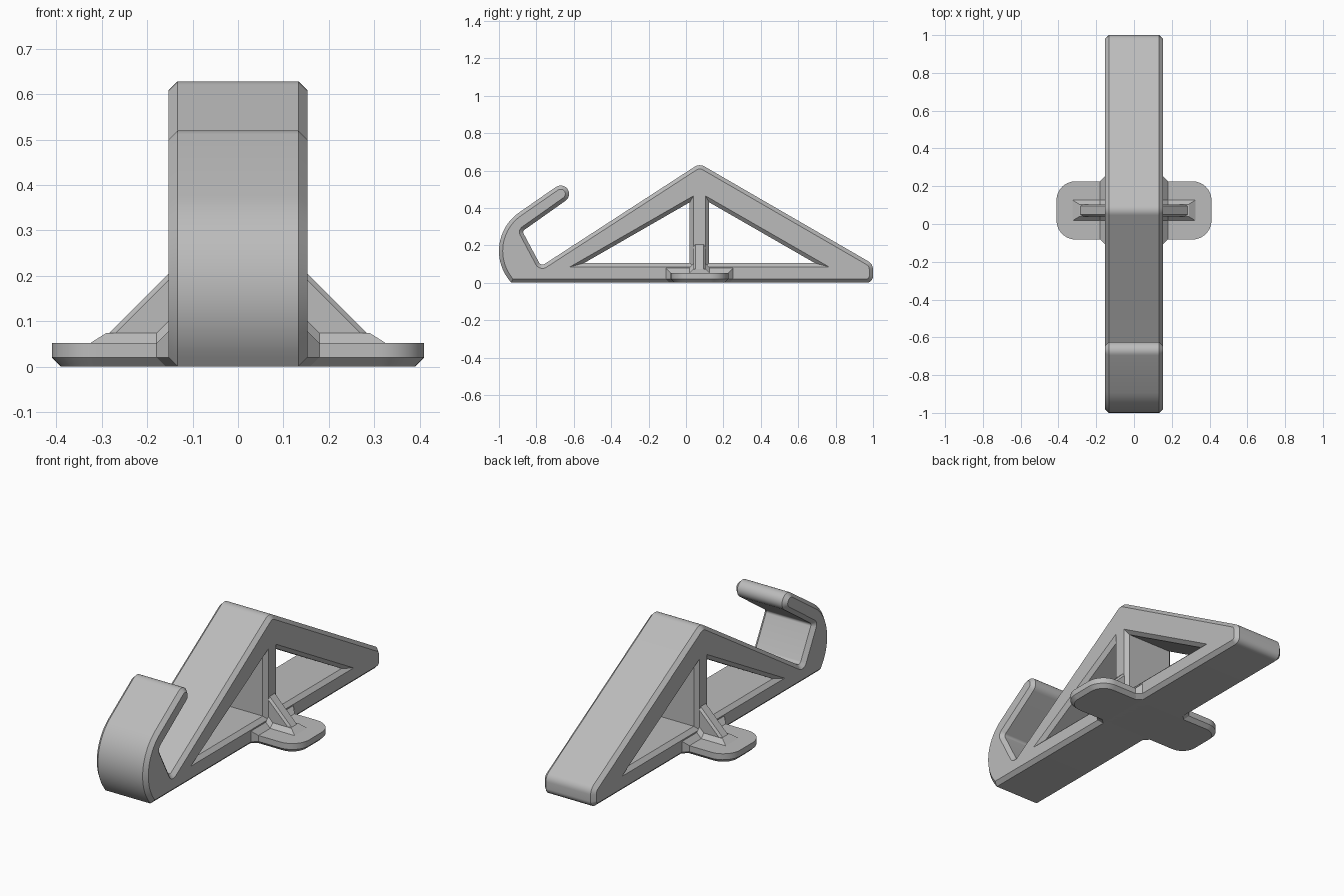
import bpy, bmesh, math
from mathutils import Vector

cube = bpy.data.objects.get("Cube")
if cube:
    bpy.data.objects.remove(cube, do_unlink=True)

grey = bpy.data.materials.new("light_grey")
grey.use_nodes = True
COLOUR = (0.5, 0.5, 0.5, 1)
grey.diffuse_color = COLOUR
grey.node_tree.nodes["Principled BSDF"].inputs["Base Color"].default_value = COLOUR

CHAMFER = 0.02
HALF_WIDTH = 0.153
POST_Y = 0.072


def finish(name, bm, mirror=False):
    bmesh.ops.recalc_face_normals(bm, faces=bm.faces)
    mesh = bpy.data.meshes.new(name)
    bm.to_mesh(mesh)
    bm.free()
    mesh.materials.append(grey)
    obj = bpy.data.objects.new(name, mesh)
    bpy.context.collection.objects.link(obj)
    if mirror:
        obj.modifiers.new("Mirror", "MIRROR").use_mirror_merge = False
    bpy.ops.object.select_all(action="DESELECT")
    obj.select_set(True)
    bpy.context.view_layer.objects.active = obj
    bpy.ops.object.shade_smooth_by_angle(angle=math.radians(25))
    return obj


def arc(cx, cy, r, start, end, steps):
    angles = [math.radians(start + (end - start) * i / steps) for i in range(steps + 1)]
    return [Vector((cx + r * math.cos(a), cy + r * math.sin(a))) for a in angles]


def fillet(before, corner, after, r, steps=6):
    """Points of a round of radius r at a corner."""
    corner = Vector(corner)
    a = (Vector(before) - corner).normalized()
    b = (Vector(after) - corner).normalized()
    half = a.angle(b) / 2
    centre = corner + (a + b).normalized() * r / math.sin(half)
    p = corner + a * r / math.tan(half) - centre
    q = corner + b * r / math.tan(half) - centre
    return [centre + p.lerp(q, i / steps).normalized() * r for i in range(steps + 1)]


def inset(loop, d):
    """Move a loop towards its left side by d, with mitred corners."""
    out = []
    for i, p in enumerate(loop):
        u = (p - loop[i - 1]).normalized()
        v = (loop[(i + 1) % len(loop)] - p).normalized()
        n, m = Vector((-u.y, u.x)), Vector((-v.y, v.x))
        out.append(p + (n + m) * d / (1 + n.dot(m)))
    return out


def loft(name, loops, layers, place):
    """Stack inset copies of the loops and cap both ends, leaving holes open."""
    bm = bmesh.new()
    caps = [[], []]
    for loop in loops:
        rings = [[bm.verts.new(place(p, pos)) for p in inset(loop, d)] for pos, d in layers]
        n = len(loop)
        for lower, upper in zip(rings, rings[1:]):
            for i in range(n):
                j = (i + 1) % n
                bm.faces.new((lower[i], lower[j], upper[j], upper[i]))
        for cap, ring in zip(caps, (rings[0], rings[-1])):
            cap += [bm.edges.get((ring[i], ring[(i + 1) % n])) for i in range(n)]
    for cap in caps:
        bmesh.ops.triangle_fill(bm, edges=cap, use_beauty=True)
    return finish(name, bm)


def hull(name, points):
    """Mirrored convex solid; each point (x, half_y, z) gives two about the post."""
    bm = bmesh.new()
    for x, h, z in points:
        for s in (-1, 1):
            bm.verts.new((x, POST_Y + s * h, z))
    result = bmesh.ops.convex_hull(bm, input=bm.verts)
    spare = {v for v in result["geom_interior"] if isinstance(v, bmesh.types.BMVert)}
    bmesh.ops.delete(bm, geom=list(spare), context="VERTS")
    bmesh.ops.dissolve_limit(bm, angle_limit=0.01, verts=bm.verts, edges=bm.edges)
    return finish(name, bm, mirror=True)


# Side profile: base, nose, ridge, notch, hook arm with round tip, curved back
heel, toe, nose = (-0.935, 0), (1, 0), (1, 0.10)
ridge, notch, elbow = (POST_Y, 0.637), (-0.775, 0.088), (-0.875, 0.275)
tip = arc(-0.67, 0.475, 0.045, -55.3, 124.7, 12)
back = arc(-0.75, 0.17, 0.25, 124.7, 217, 20)
outline = ([Vector(heel)]
           + fillet(heel, toe, nose, 0.035)
           + fillet(toe, nose, ridge, 0.05)
           + fillet(nose, ridge, notch, 0.05)
           + fillet(ridge, notch, elbow, 0.02)
           + fillet(notch, elbow, tip[0], 0.015)
           + tip + back)

# Triangular windows on both sides of the post
window = [Vector(p) for p in ((-0.545, 0.105), (0.02, 0.43), (0.02, 0.105))]
window_back = [Vector((2 * POST_Y - p.x, p.y)) for p in reversed(window)]
inner = HALF_WIDTH - CHAMFER
loft("wedge_frame_with_hook", [outline, window, window_back],
     [(-HALF_WIDTH, CHAMFER), (-inner, 0), (inner, 0), (HALF_WIDTH, CHAMFER)],
     lambda p, x: (x, p.x, p.y))

# Cross foot with rounded corners and a chamfered underside
FX, FY, TOP = 0.41, 0.154, 0.052
corners = [(-FX, POST_Y - FY), (FX, POST_Y - FY), (FX, POST_Y + FY), (-FX, POST_Y + FY)]
foot = []
for i, c in enumerate(corners):
    foot += fillet(corners[i - 1], c, corners[(i + 1) % 4], 0.1, 10)
loft("cross_foot", [foot], [(0, CHAMFER), (CHAMFER, 0), (TOP, 0)],
     lambda p, z: (p.x, p.y, z))

# Sloped collar joining foot and frame
F = 0.026
WALL = HALF_WIDTH
hull("foot_collar", [
    (inner, FY + F - CHAMFER, 0), (inner + F, FY - CHAMFER, 0),
    (WALL, FY + F, CHAMFER), (WALL + F, FY, CHAMFER),
    (WALL, FY + F, TOP + F), (WALL + F, FY, TOP),
    (inner, FY + F, CHAMFER), (inner, FY + F, TOP + F)])

# Triangular brace with a chamfered ridge
W, R = 0.0325, 0.022
BACK = 0.15
hull("brace_fin", [
    (BACK, W, 0.03), (0.29, W, 0.03),
    (BACK, W, 0.193), (0.278, W, 0.065),
    (BACK, R, 0.208), (0.29, R, 0.068)])

# Flared skirts around the bottom of the brace
hull("brace_skirt", [
    (BACK, W + 0.022, TOP), (0.325, W + 0.022, TOP),
    (BACK, W, TOP + 0.022), (0.29, W, TOP + 0.022)])
hull("brace_collar_skirt", [
    (WALL, W + 0.022, TOP + F), (WALL + F, W + 0.022, TOP),
    (WALL, W, TOP + F + 0.022), (WALL + F, W, TOP + 0.022),
    (WALL, W, TOP)])
